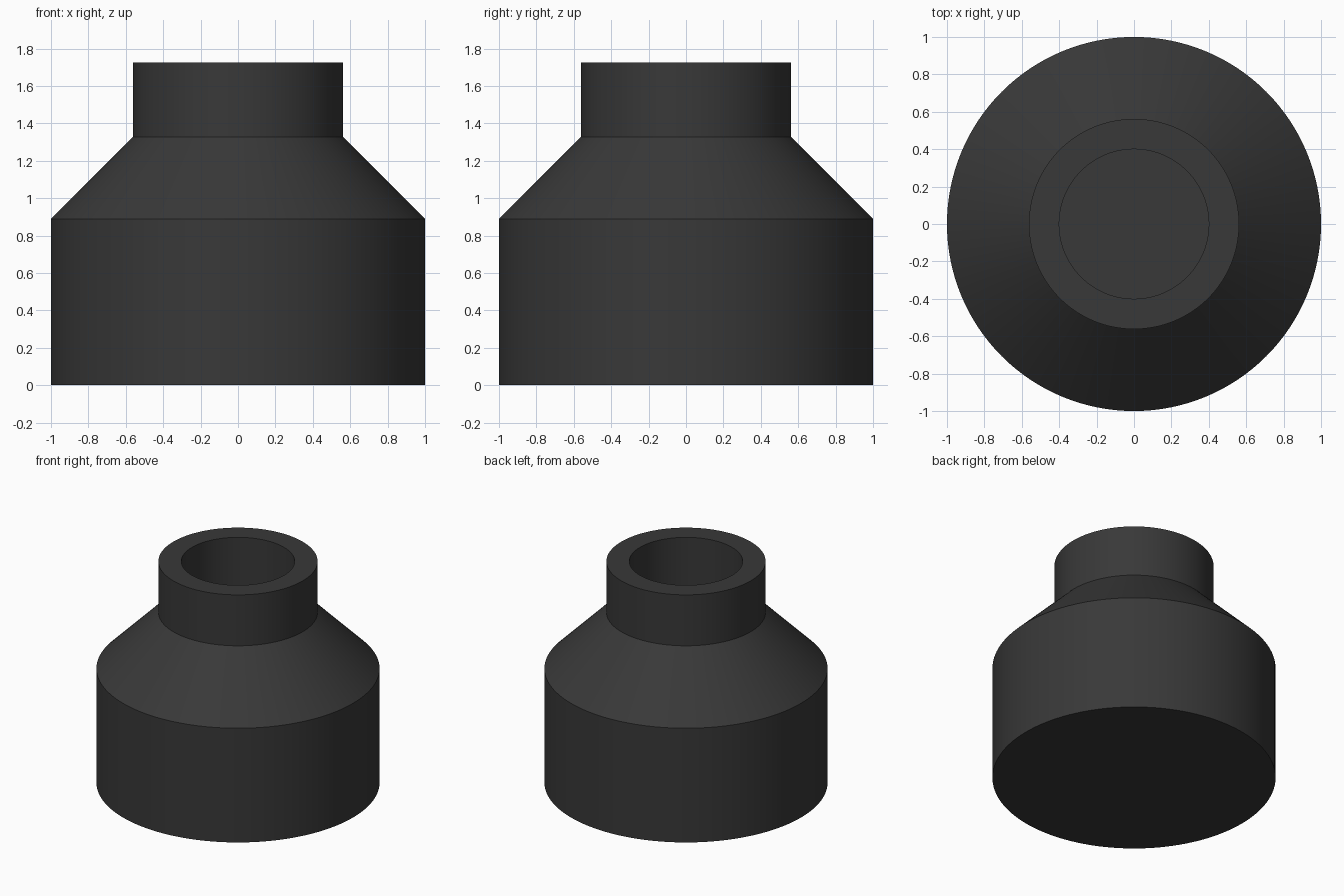
import bpy, bmesh, math

if "Cube" in bpy.data.objects:
    bpy.data.objects.remove(bpy.data.objects["Cube"])

SEGMENTS = 128

# Dark plastic
plastic = bpy.data.materials.new("dark_grey_plastic")
plastic.diffuse_color = (0.04, 0.04, 0.04, 1)
plastic.use_nodes = True
plastic.node_tree.nodes["Principled BSDF"].inputs["Base Color"].default_value = plastic.diffuse_color

# Half section (radius, height): base, body, shoulder, neck, rim, bore, bore floor
profile = [(1.0, 0.0), (1.0, 0.89), (0.562, 1.328), (0.562, 1.725),
           (0.4, 1.725), (0.4, 0.165)]


def lathe(name, section, material):
    """Revolve a section around z and cap both ends."""
    bm = bmesh.new()
    rings = []
    for r, z in section:
        rings.append([bm.verts.new((r * math.cos(math.tau * i / SEGMENTS),
                                    r * math.sin(math.tau * i / SEGMENTS), z))
                      for i in range(SEGMENTS)])
    for low, high in zip(rings, rings[1:]):
        for i in range(SEGMENTS):
            j = (i + 1) % SEGMENTS
            bm.faces.new((low[i], low[j], high[j], high[i]))
    bm.faces.new(rings[0][::-1])   # underside
    bm.faces.new(rings[-1])        # bore floor
    bmesh.ops.recalc_face_normals(bm, faces=bm.faces)
    mesh = bpy.data.meshes.new(name)
    bm.to_mesh(mesh)
    bm.free()
    mesh.materials.append(material)
    obj = bpy.data.objects.new(name, mesh)
    bpy.context.collection.objects.link(obj)
    return obj


# Stepped body with tapered shoulder and hollow neck
body = lathe("necked_body", profile, plastic)
bpy.context.view_layer.objects.active = body
body.select_set(True)
bpy.ops.object.shade_smooth_by_angle(angle=math.radians(30))
